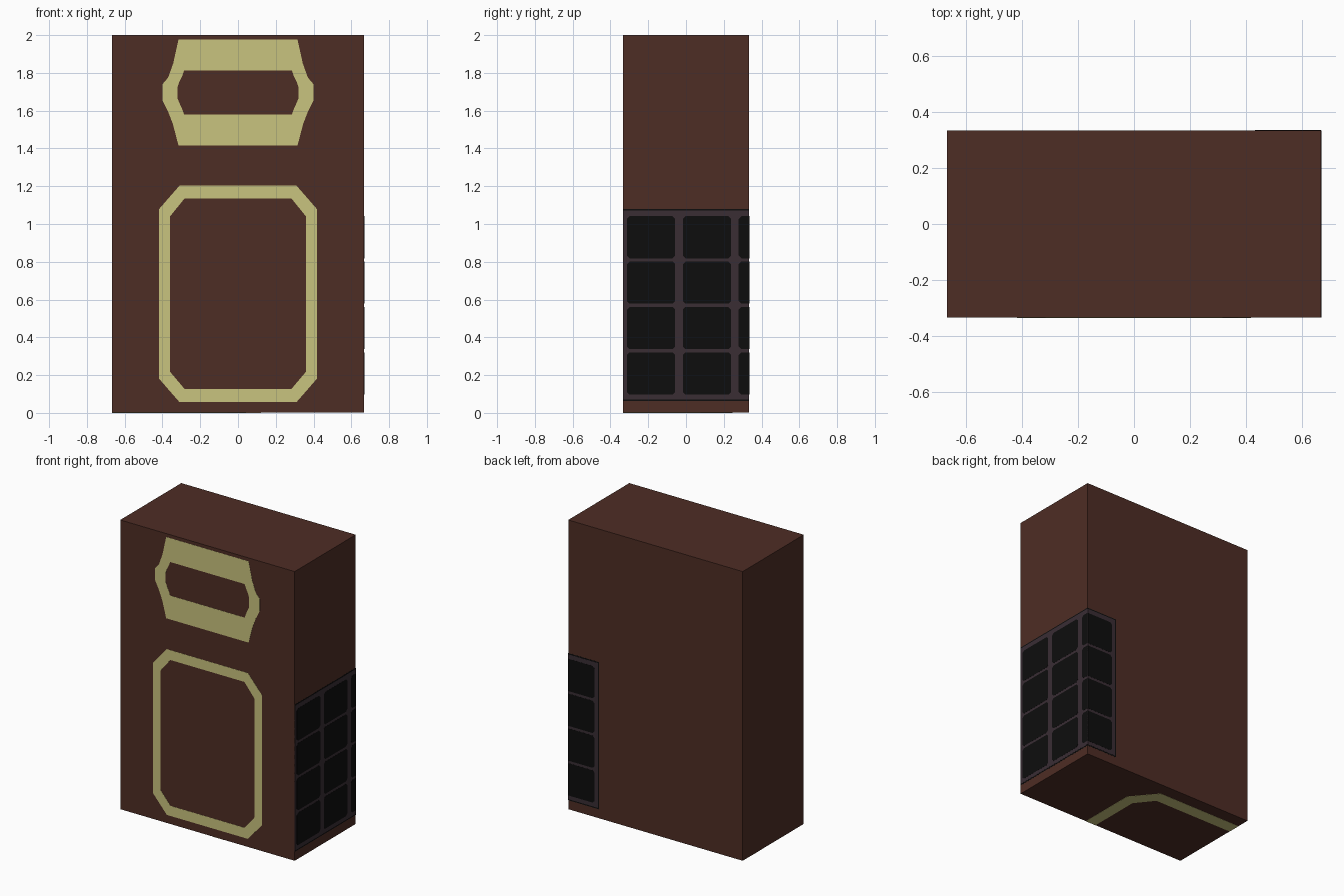
import bpy, bmesh
from mathutils import Vector

if "Cube" in bpy.data.objects:
    bpy.data.objects.remove(bpy.data.objects["Cube"])

W, D, H = 0.667, 0.3335, 2.0   # half width, half depth, height


def material(name, rgb):
    m = bpy.data.materials.new(name)
    m.diffuse_color = (*rgb, 1)
    m.use_nodes = True
    m.node_tree.nodes["Principled BSDF"].inputs["Base Color"].default_value = m.diffuse_color
    return m


brown = material("dark_brown", (0.076, 0.026, 0.018))
cream = material("pale_yellow", (0.584, 0.552, 0.209))
plum = material("plum_grey", (0.041, 0.026, 0.034))
black = material("near_black", (0.004, 0.004, 0.004))

# Mappings from flat drawing coordinates (u, v, lift) to each side of the box
front = lambda u, v, h: Vector((u, -D - h, v))
right = lambda u, v, h: Vector((W + h, u, v))
back = lambda u, v, h: Vector((W - (u - D), D + h, v))   # continues on from the right side
under = lambda u, v, h: Vector((u, v, 0.001 - h))


def plates(name, polys, side, lift, mat):
    """Thin plates standing a hair above one side of the box."""
    bm = bmesh.new()
    for poly in polys:
        low = [bm.verts.new(side(u, v, -0.001)) for u, v in poly]
        top = [bm.verts.new(side(u, v, lift)) for u, v in poly]
        bm.faces.new(top)
        bm.faces.new(low[::-1])
        for i in range(len(poly)):
            j = (i + 1) % len(poly)
            bm.faces.new((low[i], low[j], top[j], top[i]))
    bmesh.ops.recalc_face_normals(bm, faces=bm.faces)
    me = bpy.data.meshes.new(name)
    bm.to_mesh(me)
    bm.free()
    me.materials.append(mat)
    ob = bpy.data.objects.new(name, me)
    bpy.context.collection.objects.link(ob)
    return ob


def band(outer, inner, closed):
    """Quads between two matching outlines."""
    n = len(outer)
    return [(outer[i], outer[(i + 1) % n], inner[(i + 1) % n], inner[i])
            for i in range(n if closed else n - 1)]


def mirrored(half):
    return half + [(-x, z) for x, z in reversed(half)]


def rect(a, b, c, d):
    return [(a, c), (b, c), (b, d), (a, d)]


def chamfered(a, b, c, d, r, left=True, right_=True):
    l, q = (r if left else 0), (r if right_ else 0)
    pts = [(a + l, c), (b - q, c), (b, c + q), (b, d - q),
           (b - q, d), (a + l, d), (a, d - l), (a, c + l)]
    return [p for i, p in enumerate(pts) if p != pts[i - 1]]


# Main body
bpy.ops.mesh.primitive_cube_add(size=1, location=(0, 0, H / 2 + 0.0005))
body = bpy.context.object
body.name = "cabinet_body"
body.scale = (2 * W, 2 * D, H - 0.001)
bpy.ops.object.transform_apply(location=True, rotation=False, scale=True)
body.data.materials.append(brown)

# Upper front frame with bulging sides
outer = [(0.315, 1.977), (0.343, 1.85), (0.37, 1.775), (0.4, 1.74),
         (0.4, 1.655), (0.37, 1.595), (0.345, 1.53), (0.315, 1.415)]
inner = [(0.285, 1.812), (0.295, 1.785), (0.31, 1.755), (0.32, 1.725),
         (0.32, 1.665), (0.31, 1.64), (0.298, 1.615), (0.285, 1.58)]
plates("upper_front_frame", band(mirrored(outer), mirrored(inner), True), front, 0.001, cream)

# Lower front frame, an upright octagon
outer = [(0.31, 1.203), (0.417, 1.08), (0.417, 0.18), (0.31, 0.057)]
inner = [(0.283, 1.135), (0.36, 1.04), (0.36, 0.218), (0.283, 0.127)]
plates("lower_front_frame", band(mirrored(outer), mirrored(inner), True), front, 0.001, cream)

# Part of a frame running off two edges of the underside
outer = [(-W, 0.245), (-0.017, 0.245), (0.123, 0.078), (0.123, -D)]
inner = [(-W, 0.157), (-0.055, 0.157), (0.042, 0.035), (0.042, -D)]
plates("underside_frame", band(outer, inner, False), under, 0.001, cream)

# Grid panel wrapping from the right side onto the back
END = 0.57
for label, side, a, b in (("right", right, -D, D), ("back", back, D, END)):
    rim = 0.007 if b == END else 0
    plates(label + "_panel_rim", [rect(a, b, 0.063, 1.08)], side, 0.0006, black)
    plates(label + "_panel_grid", [rect(a, b - rim, 0.071, 1.072)], side, 0.0013, plum)
    cells = []
    for col in range(3):
        c0 = -0.313 + col * 0.296
        c1 = c0 + 0.256
        lo, hi = max(c0, a), min(c1, b)
        if hi - lo < 0.01:
            continue
        for row in range(4):
            z = 0.097 + row * 0.2405
            cells.append(chamfered(lo, hi, z, z + 0.223, 0.014, lo == c0, hi == c1))
    plates(label + "_panel_cells", cells, side, 0.002, black)
